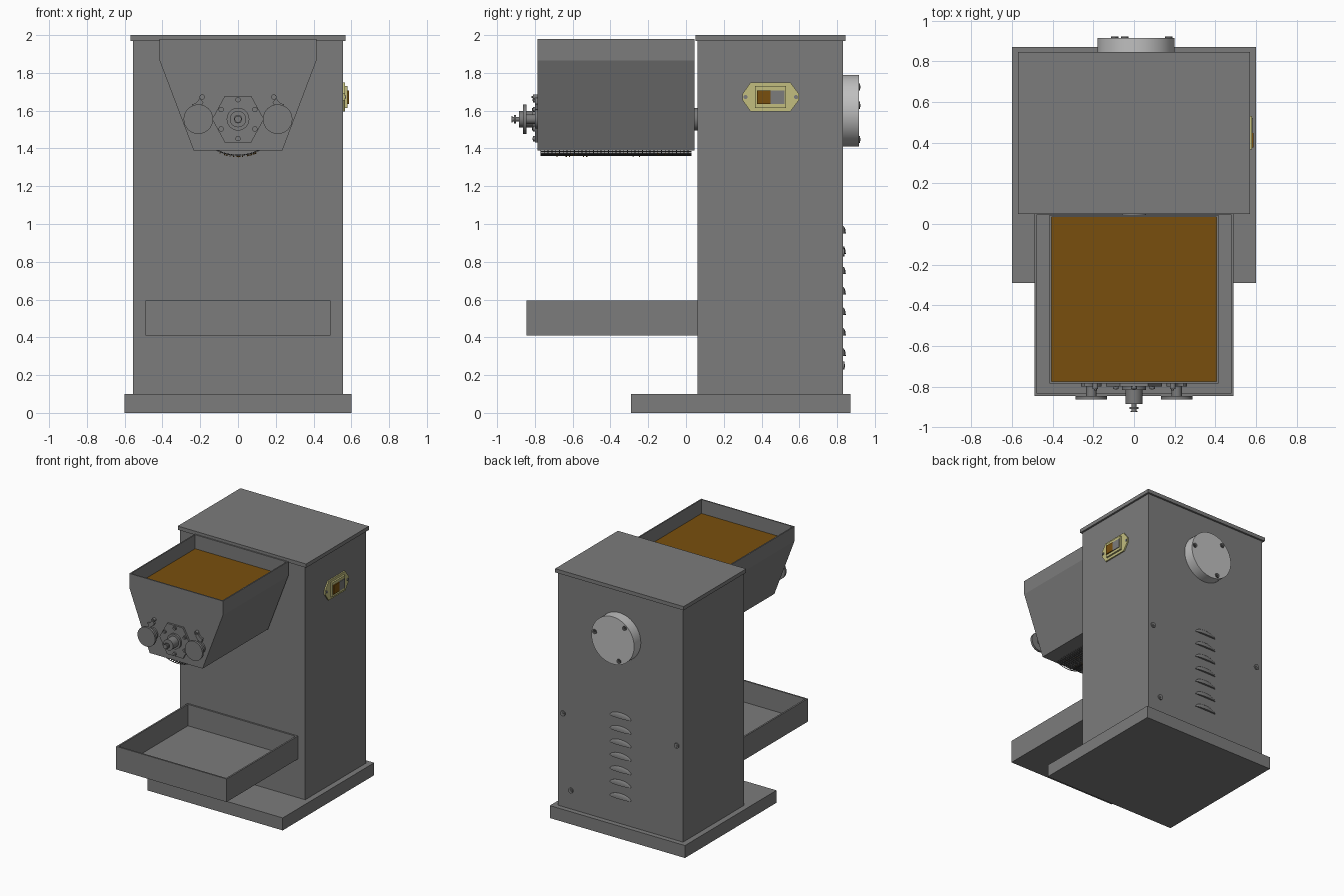
import bpy
import bmesh
import math
import random
from mathutils import Vector

cube = bpy.data.objects.get("Cube")
if cube:
    bpy.data.objects.remove(cube, do_unlink=True)


def material(name, rgb):
    m = bpy.data.materials.new(name)
    m.use_nodes = True
    m.diffuse_color = (*rgb, 1)
    m.node_tree.nodes["Principled BSDF"].inputs["Base Color"].default_value = (*rgb, 1)
    return m


GREY = material("painted grey", (0.2, 0.2, 0.2))
LIGHT = material("light metal", (0.52, 0.52, 0.52))
DARK = material("dark steel", (0.09, 0.09, 0.09))
YELLOW = material("pale yellow", (0.54, 0.51, 0.21))
BROWN = material("brown", (0.19, 0.078, 0.004))


def finish(name, bm, mat, smooth=False):
    mesh = bpy.data.meshes.new(name)
    bm.to_mesh(mesh)
    bm.free()
    ob = bpy.data.objects.new(name, mesh)
    bpy.context.collection.objects.link(ob)
    mesh.materials.append(mat)
    if smooth:
        bpy.ops.object.select_all(action="DESELECT")
        ob.select_set(True)
        bpy.context.view_layer.objects.active = ob
        bpy.ops.object.shade_smooth_by_angle(angle=math.radians(35))
    return ob


def prism(name, pts, axis, a, b, mat, smooth=False, open_top=0):
    """Extrude a 2D outline along an axis; open_top hollows it to a wall thickness."""
    def place(p, d):
        return {"x": (d, p[0], p[1]), "y": (p[0], d, p[1]), "z": (p[0], p[1], d)}[axis]
    bm = bmesh.new()
    low = [bm.verts.new(place(p, a)) for p in pts]
    high = [bm.verts.new(place(p, b)) for p in pts]
    bm.faces.new(low)
    bm.faces.new(high)
    n = len(pts)
    for i in range(n):
        j = (i + 1) % n
        bm.faces.new((low[i], low[j], high[j], high[i]))
    bmesh.ops.recalc_face_normals(bm, faces=bm.faces)
    if open_top:
        top = max(bm.faces, key=lambda f: f.calc_center_median().z)
        bmesh.ops.delete(bm, geom=[top], context="FACES_ONLY")
    ob = finish(name, bm, mat, smooth)
    if open_top:
        wall = ob.modifiers.new("wall", "SOLIDIFY")
        wall.thickness = open_top
        wall.offset = -1
        wall.use_even_offset = True
    return ob


def box(name, x, y, z, mat, open_top=0):
    pts = [(x[0], y[0]), (x[1], y[0]), (x[1], y[1]), (x[0], y[1])]
    return prism(name, pts, "z", z[0], z[1], mat, open_top=open_top)


def disc(name, c, r, axis, a, b, mat, sides=32):
    pts = [(c[0] + r * math.cos(t * math.tau / sides), c[1] + r * math.sin(t * math.tau / sides))
           for t in range(sides)]
    return prism(name, pts, axis, a, b, mat, smooth=sides > 8)


def bolt(name, c, r, axis, a, b, mat=DARK):
    """Round head with a smaller hexagonal centre."""
    disc(name, c, r, axis, a, b, mat, 16)
    disc(name + "_socket", c, r * 0.5, axis, b, b + (b - a) * 0.3, mat, 6)


# Cabinet
box("base_plate", (-0.6, 0.6), (-0.29, 0.87), (0, 0.1), GREY)
box("cabinet", (-0.555, 0.555), (0.06, 0.83), (0.1, 1.97), GREY)
box("lid", (-0.57, 0.57), (0.05, 0.845), (1.97, 2.0), GREY)

# Catch tray
box("catch_tray", (-0.49, 0.49), (-0.845, 0.06), (0.41, 0.595), GREY, open_top=0.013)

# Hopper and its contents
half = [(0.415, 1.98), (0.415, 1.865), (0.235, 1.39)]
outline = half + [(-x, z) for x, z in reversed(half)]
prism("hopper", outline, "y", -0.785, 0.045, GREY, open_top=0.01)
box("hopper_fill", (-0.406, 0.406), (-0.776, 0.036), (1.86, 1.868), BROWN)
disc("drive_shaft", (0, 1.555), 0.06, "y", 0.04, 0.065, GREY)

# Curved wire screen under the hopper
bm = bmesh.new()
bmesh.ops.create_grid(bm, x_segments=12, y_segments=40, size=1)
for v in bm.verts:
    a = v.co.x * 0.48
    v.co = Vector((0.25 * math.sin(a), -0.37 + v.co.y * 0.4, 1.614 - 0.25 * math.cos(a)))
screen = finish("sieve_screen", bm, DARK)
wire = screen.modifiers.new("wires", "WIREFRAME")
wire.thickness = 0.006
wire.use_even_offset = False

# Granules falling through the screen
random.seed(4)
bm = bmesh.new()
for _ in range(20):
    res = bmesh.ops.create_icosphere(bm, subdivisions=1, radius=0.004)
    x = random.uniform(-0.11, 0.11)
    shift = Vector((x, random.uniform(-0.75, 0), 1.357 + x * x * 2))
    bmesh.ops.translate(bm, verts=res["verts"], vec=shift)
finish("granules", bm, BROWN)

# Bearing plate, bolts and stepped shaft on the hopper front
CZ = 1.555
hexagon = [(-0.137, CZ), (-0.07, CZ + 0.123), (0.07, CZ + 0.123),
           (0.137, CZ), (0.07, CZ - 0.123), (-0.07, CZ - 0.123)]
prism("bearing_plate", hexagon, "y", -0.8, -0.785, GREY)
for i in range(6):
    a = math.radians(30 + 60 * i)
    bolt("bearing_bolt", (0.103 * math.cos(a), CZ + 0.103 * math.sin(a)), 0.014, "y", -0.8, -0.81, GREY)
for r, a, b in [(0.06, -0.8, -0.815), (0.043, -0.815, -0.885), (0.012, -0.885, -0.925),
                (0.022, -0.9, -0.91), (0.018, -0.918, -0.925)]:
    disc("shaft_step", (0, CZ), r, "y", a, b, GREY)

# Clamp knobs with curved slotted arms
for s in (-1, 1):
    disc("knob_base", (s * 0.21, CZ), 0.05, "y", -0.785, -0.8, GREY)
    disc("knob_stem", (s * 0.21, CZ), 0.025, "y", -0.8, -0.845, GREY)
    disc("knob", (s * 0.21, CZ), 0.078, "y", -0.845, -0.863, GREY)
    arc = [math.radians(t) for t in range(0, 61, 12)]
    inner = [(s * (0.235 - 0.06 * math.sin(t)), CZ + 0.13 - 0.08 * math.cos(t)) for t in arc]
    outer = [(s * (0.243 - 0.045 * math.sin(t)), CZ + 0.145 - 0.065 * math.cos(t)) for t in arc]
    prism("clamp_arm", inner + outer[::-1], "y", -0.785, -0.8, GREY)
    bolt("clamp_pin", (s * 0.19, 1.672), 0.014, "y", -0.785, -0.81, GREY)

# Power switch on the left side
plate = [(0.3, 1.69), (0.342, 1.75), (0.552, 1.75), (0.597, 1.69),
         (0.597, 1.655), (0.552, 1.595), (0.342, 1.595), (0.3, 1.655)]
prism("switch_plate", plate, "x", 0.555, 0.566, YELLOW)
box("switch_frame", (0.566, 0.58), (0.365, 0.53), (1.615, 1.73), YELLOW)
box("rocker_on", (0.58, 0.588), (0.375, 0.448), (1.635, 1.707), BROWN)
box("rocker_off", (0.58, 0.585), (0.448, 0.522), (1.635, 1.707), GREY)
for y in (0.315, 0.583):
    bolt("switch_screw", (y, 1.672), 0.011, "x", 0.566, 0.57, GREY)

# Round motor cover on the back
disc("motor_cover", (0.01, 1.6), 0.19, "y", 0.83, 0.915, LIGHT, 48)
for deg in (10, 130, 250):
    a = math.radians(deg)
    bolt("cover_bolt", (0.01 + 0.163 * math.cos(a), 1.6 + 0.163 * math.sin(a)), 0.019, "y", 0.915, 0.921)

# Back panel fasteners
for c in [(0.51, 0.85), (-0.5, 0.86), (0.44, 0.25)]:
    bolt("panel_bolt", c, 0.021, "y", 0.83, 0.839, GREY)

# Louvres: upper halves of flattened domes
for i in range(7):
    bm = bmesh.new()
    bmesh.ops.create_uvsphere(bm, u_segments=24, v_segments=12, radius=1)
    cut = bmesh.ops.bisect_plane(bm, geom=bm.verts[:] + bm.edges[:] + bm.faces[:],
                                 plane_co=(0, 0, 0), plane_no=(0, 0, -1), clear_outer=True)
    rim = [e for e in cut["geom_cut"] if isinstance(e, bmesh.types.BMEdge)]
    bmesh.ops.contextual_create(bm, geom=rim)
    for v in bm.verts:
        v.co = Vector((v.co.x * 0.095, 0.83 + v.co.y * 0.016, 0.95 - 0.108 * i + v.co.z * 0.04))
    finish("louvre", bm, GREY, smooth=True)
